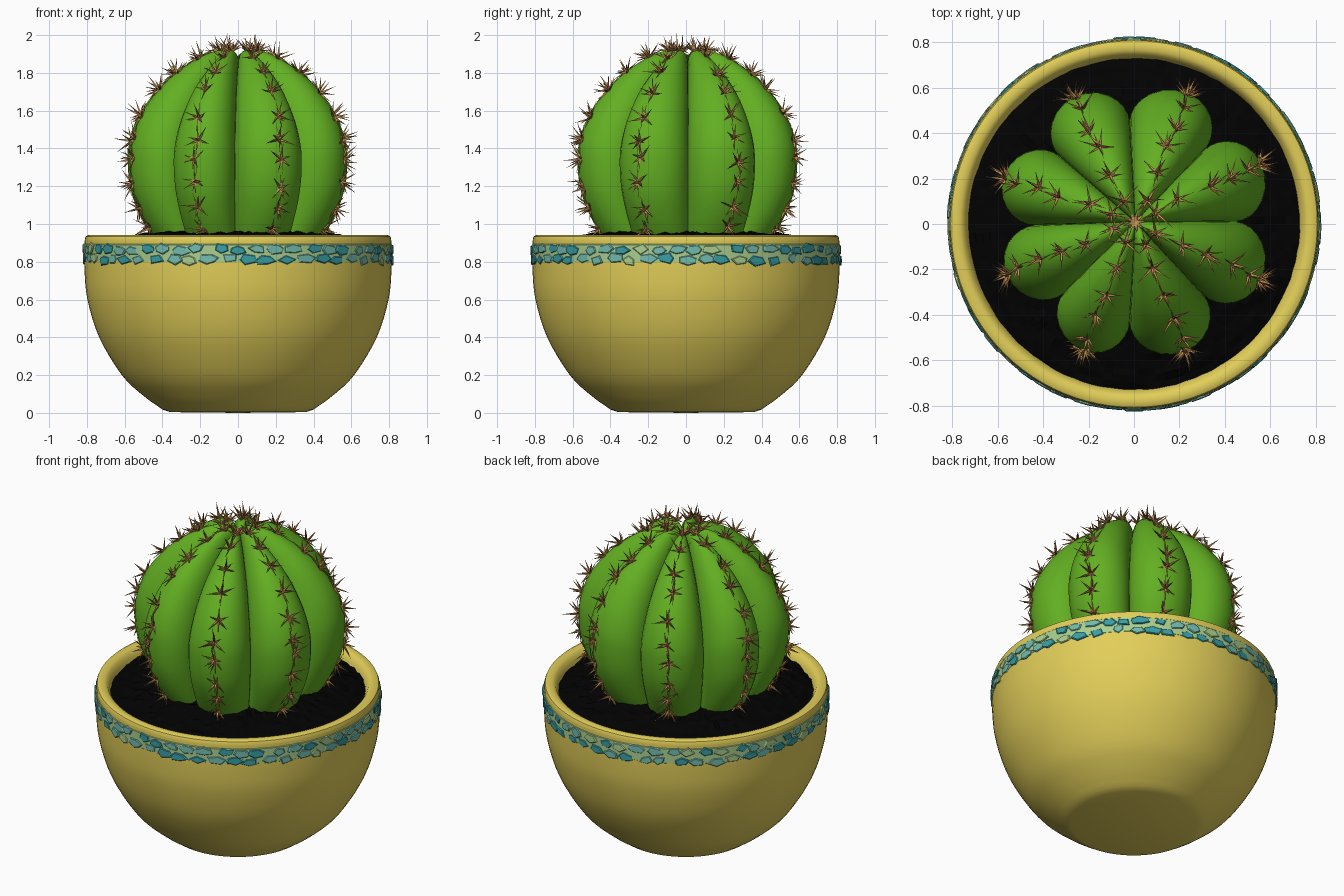
import bpy, bmesh, math, random
from mathutils import Vector

if "Cube" in bpy.data.objects:
    bpy.data.objects.remove(bpy.data.objects["Cube"])

random.seed(4)
U = random.uniform
TAU = math.tau


def mat(name, c):
    m = bpy.data.materials.new(name)
    m.diffuse_color = (*c, 1)
    m.use_nodes = True
    m.node_tree.nodes["Principled BSDF"].inputs["Base Color"].default_value = m.diffuse_color
    return m


YELLOW = mat("yellow glaze", (0.76, 0.62, 0.10))
GREEN = mat("cactus green", (0.125, 0.43, 0.016))
BLACK = mat("black soil", (0.0005, 0.0005, 0.0005))
TEAL = mat("teal stone", (0.04, 0.34, 0.37))
MIDTEAL = mat("mid teal stone", (0.17, 0.50, 0.42))
PALE = mat("pale green stone", (0.40, 0.62, 0.27))
TAN = mat("tan spine", (0.53, 0.28, 0.085))
BROWN = mat("brown spine", (0.25, 0.09, 0.035))


def make(name, bm, mats, angle=35):
    bmesh.ops.recalc_face_normals(bm, faces=bm.faces)
    me = bpy.data.meshes.new(name)
    bm.to_mesh(me)
    bm.free()
    ob = bpy.data.objects.new(name, me)
    bpy.context.collection.objects.link(ob)
    for m in mats:
        me.materials.append(m)
    if angle:
        bpy.ops.object.select_all(action='DESELECT')
        bpy.context.view_layer.objects.active = ob
        ob.select_set(True)
        bpy.ops.object.shade_smooth_by_angle(angle=math.radians(angle))
    return ob


def smooth(pts, n):
    """Catmull-Rom curve through 2D points."""
    p = [Vector(q) for q in pts]
    p = [2 * p[0] - p[1]] + p + [2 * p[-1] - p[-2]]
    out = []
    for i in range(1, len(p) - 2):
        a, b, c, d = p[i - 1:i + 3]
        for k in range(n):
            t = k / n
            out.append(0.5 * (2 * b + (c - a) * t + (2 * a - 5 * b + 4 * c - d) * t * t
                              + (3 * b - a - 3 * c + d) * t ** 3))
    return out + [p[-2]]


def bridge(bm, rings):
    """Join closed rings of equal size with quads."""
    n = len(rings[0])
    for a, b in zip(rings, rings[1:]):
        for i in range(n):
            j = (i + 1) % n
            bm.faces.new((a[i], a[j], b[j], b[i]))


def lathe(bm, prof, n=96, jitter=0.0):
    rings = []
    for r, z in prof:
        rings.append([bm.verts.new((r * math.cos(TAU * i / n), r * math.sin(TAU * i / n),
                                    z + U(-jitter, jitter))) for i in range(n)])
    bridge(bm, rings)
    return rings


# Pot: rounded bowl with a thick rim
bm = bmesh.new()
bowl = smooth([(0.40, 0.018), (0.50, 0.09), (0.615, 0.20), (0.735, 0.40),
               (0.797, 0.60), (0.813, 0.76), (0.813, 0.86), (0.811, 0.922)], 4)
rings = lathe(bm, [(0.36, 0.004)] + [tuple(q) for q in bowl] +
              [(0.806, 0.934), (0.792, 0.941), (0.765, 0.940), (0.748, 0.930),
               (0.732, 0.90), (0.718, 0.84)])
tip = bm.verts.new((0, 0, 0))
for i in range(96):
    bm.faces.new((rings[0][i - 1], rings[0][i], tip))
make("pot", bm, [YELLOW])

# Soil: rough mound
bm = bmesh.new()
prof = []
for k in range(23):
    r = 0.73 - 0.69 * k / 22
    prof.append((r, 0.957 - 0.075 * max(0, (r - 0.42) / 0.315) ** 1.5))
rings = lathe(bm, prof, 110, 0.010)
bm.faces.new(rings[-1])
make("soil", bm, [BLACK], 0)

# Mosaic band: grout ring and irregular stones
bm = bmesh.new()
lathe(bm, [(0.808, 0.793), (0.8155, 0.800), (0.8155, 0.890), (0.808, 0.897)])
make("mosaic_grout", bm, [PALE])

bm = bmesh.new()
for row, z0 in enumerate((0.812, 0.864)):
    count = 50
    for i in range(count):
        a0 = TAU * (i + 0.5 * row + U(-0.2, 0.2)) / count
        zc = z0 + U(-0.008, 0.008)
        k = random.choice((4, 5, 5, 6))
        turn, proud = U(0, TAU), U(0.818, 0.825)
        ci = random.choice((0, 0, 1, 1, 1, 2) if row else (0, 0, 0, 1, 1, 2))
        wide = U(0.75, 1.1)
        shape = []
        for j in range(k):
            t, s = turn + TAU * j / k, U(0.75, 1.2)
            shape.append((0.055 * wide * s * math.cos(t) / 0.81, 0.029 * s * math.sin(t)))
        rr = []
        for r, f in ((0.804, 1.0), (proud - 0.004, 0.96), (proud, 0.8)):
            rr.append([bm.verts.new((r * math.cos(a0 + f * da), r * math.sin(a0 + f * da), zc + f * dz))
                       for da, dz in shape])
        first = len(bm.faces)
        bridge(bm, rr)
        bm.faces.new(rr[-1])
        bm.faces.ensure_lookup_table()
        for f in bm.faces[first:]:
            f.material_index = ci
make("mosaic_stones", bm, [TEAL, MIDTEAL, PALE], 20)

# Cactus body: eight slightly uneven ribs blended between ridge and valley profiles
ridge = smooth([(0.02, 1.875), (0.10, 1.92), (0.22, 1.885), (0.35, 1.805), (0.455, 1.71),
                (0.55, 1.58), (0.60, 1.45), (0.612, 1.34), (0.60, 1.20), (0.56, 1.08),
                (0.50, 0.97), (0.45, 0.90)], 3)
valley = smooth([(0.01, 1.86), (0.05, 1.855), (0.14, 1.815), (0.24, 1.73), (0.325, 1.635),
                 (0.40, 1.50), (0.44, 1.39), (0.45, 1.30), (0.44, 1.20), (0.42, 1.10),
                 (0.39, 0.98), (0.36, 0.90)], 3)
RIDGE_DEG = (25, 67, 116, 161, 202, 248, 291, 335)
VALLEY_DEG = (0, 46, 93, 139, 182, 225, 267, 313, 360)
CX, CY, SEG = 0.005, 0.01, 14
bm = bmesh.new()
rings = []
for pr, pv in zip(ridge, valley):
    ring = []
    for rib, mid in enumerate(RIDGE_DEG):
        for s in range(SEG):
            u = math.sin(math.pi / 2 * (2 * s / SEG - 1))
            q = pv.lerp(pr, max(0, 1 - u * u) ** 0.65)
            edge = VALLEY_DEG[rib + (u > 0)]
            a = math.radians(mid + abs(u) * (edge - mid))
            ring.append(bm.verts.new((CX + q.x * math.cos(a), CY + q.x * math.sin(a), q.y)))
    rings.append(ring)
bridge(bm, rings)
bm.faces.new(rings[0])
make("cactus_body", bm, [GREEN], 50)

# Spines: clusters of thin cones along each ridge and a star at the crown
bm = bmesh.new()


def spine(base, d, length, rad, ci):
    d = d.normalized()
    x = d.orthogonal().normalized()
    y = d.cross(x)
    vs = [bm.verts.new(base + rad * (x * math.cos(TAU * i / 4) + y * math.sin(TAU * i / 4)))
          for i in range(4)]
    t = bm.verts.new(base + d * length)
    for i in range(4):
        bm.faces.new((vs[i - 1], vs[i], t)).material_index = ci


for mid in RIDGE_DEG:
    a = math.radians(mid)
    out, side = Vector((math.cos(a), math.sin(a), 0)), Vector((-math.sin(a), math.cos(a), 0))
    for c in range(10):
        k = min(3.2 + c * 2.95 + U(-0.4, 0.4), len(ridge) - 2.01)
        i = int(k)
        q = ridge[i].lerp(ridge[i + 1], k - i)
        tan2 = (ridge[i + 1] - ridge[i]).normalized()
        tan = out * tan2.x + Vector((0, 0, tan2.y))
        nrm = out * -tan2.y + Vector((0, 0, tan2.x))
        base = out * q.x + Vector((CX, CY, q.y)) - nrm * 0.006 + side * U(-0.012, 0.012)
        spine(base, nrm + tan * U(-0.3, 0.3) + side * U(-0.3, 0.3), U(0.08, 0.105), 0.010, 0)
        n = 6
        for j in range(n):
            t = TAU * (j + U(-0.35, 0.35)) / n
            d = nrm * U(0.2, 1.1) + tan * math.cos(t) + side * math.sin(t)
            spine(base, d, U(0.06, 0.11), 0.0085, random.choice((0, 0, 0, 1)))
        # thin spines lying along the ridge
        for sgn in (-1, 1):
            spine(base + nrm * 0.008, tan * sgn + side * U(-0.15, 0.15) + nrm * 0.06,
                  0.085, 0.006, 0)
for j in range(9):
    t = TAU * j / 9
    spine(Vector((CX, CY, 1.875)), Vector((math.cos(t), math.sin(t), U(0.1, 0.7))), U(0.05, 0.07), 0.014, 0)
make("spines", bm, [TAN, BROWN], 0)
